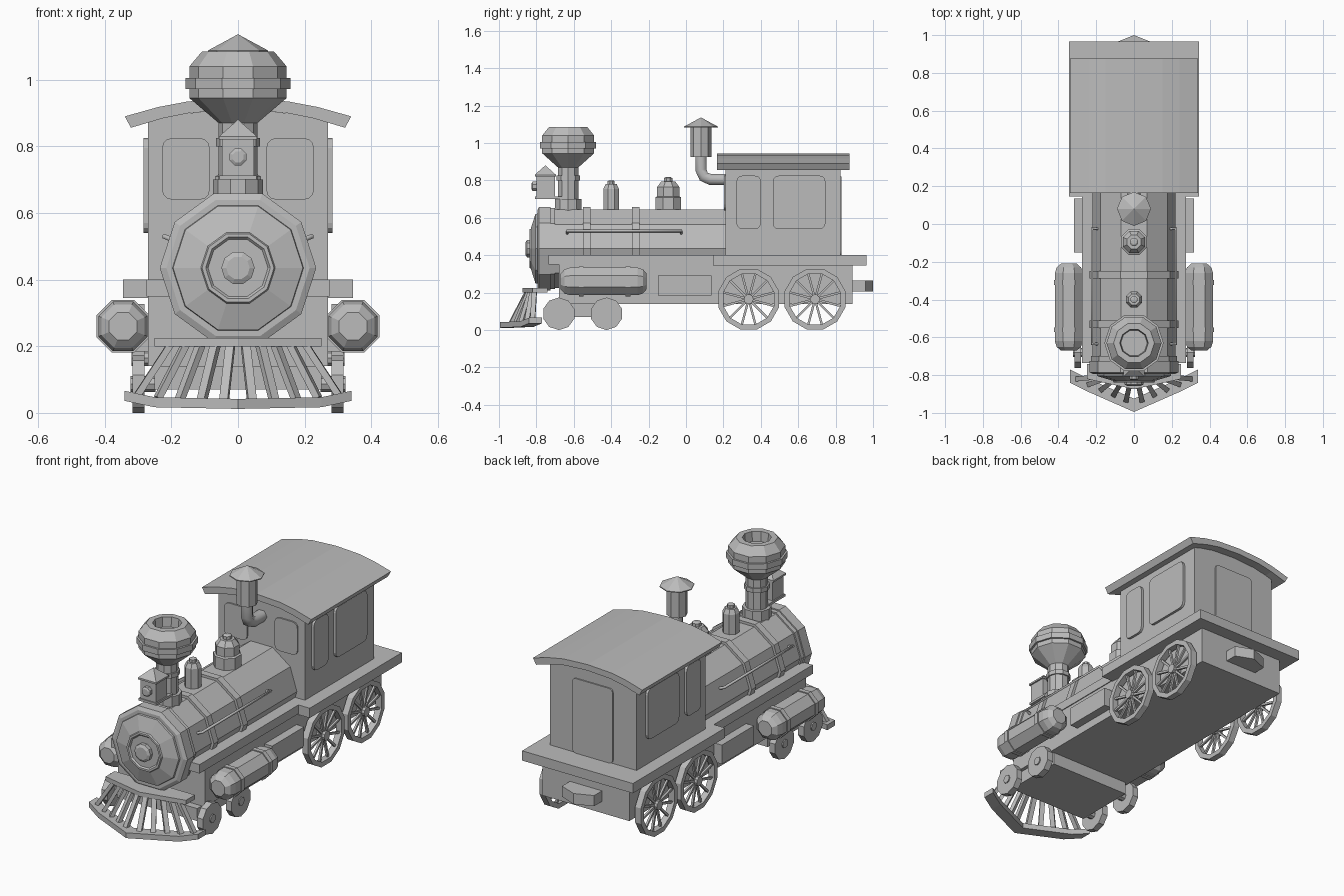
import bpy, bmesh, math
from mathutils import Vector, Matrix

if "Cube" in bpy.data.objects:
    bpy.data.objects.remove(bpy.data.objects["Cube"], do_unlink=True)

grey = bpy.data.materials.new("plain_grey")
grey.use_nodes = True
colour = (0.5, 0.5, 0.5, 1)
grey.diffuse_color = colour
grey.node_tree.nodes["Principled BSDF"].inputs["Base Color"].default_value = colour


def finish(name, bm):
    bmesh.ops.recalc_face_normals(bm, faces=bm.faces)
    me = bpy.data.meshes.new(name)
    bm.to_mesh(me)
    bm.free()
    me.materials.append(grey)
    ob = bpy.data.objects.new(name, me)
    bpy.context.collection.objects.link(ob)
    return ob


def box(name, x, y, z):
    """Box from three (low, high) ranges."""
    bm = bmesh.new()
    bmesh.ops.create_cube(bm, size=1)
    for v in bm.verts:
        v.co = [r[0] if c < 0 else r[1] for c, r in zip(v.co, (x, y, z))]
    return finish(name, bm)


def prism(name, pts, axis, low, high):
    """Extrude a 2D outline along an axis; the other two axes keep their order."""
    bm = bmesh.new()

    def put(p, h):
        c = list(p)
        c.insert(axis, h)
        return bm.verts.new(c)
    a, b = [[put(p, h) for p in pts] for h in (low, high)]
    bm.faces.new(a)
    bm.faces.new(b)
    for i in range(len(a)):
        j = (i + 1) % len(a)
        bm.faces.new((a[i], a[j], b[j], b[i]))
    return finish(name, bm)


def lathe(name, profile, centre, axis="Z", sides=10, closed=False, turn=0):
    """Revolve (radius, height) points; open profiles get end caps."""
    bm = bmesh.new()
    rings = []
    for r, h in profile:
        ring = []
        for i in range(sides):
            a = math.tau * i / sides + turn
            u, v = r * math.cos(a), r * math.sin(a)
            p = {"X": (h, u, v), "Y": (u, h, v), "Z": (u, v, h)}[axis]
            ring.append(bm.verts.new(Vector(p) + Vector(centre)))
        rings.append(ring)
    if not closed:
        bm.faces.new(rings[0])
        bm.faces.new(rings[-1])
    pairs = list(zip(rings, rings[1:])) + ([(rings[-1], rings[0])] if closed else [])
    for a, b in pairs:
        for i in range(sides):
            j = (i + 1) % sides
            bm.faces.new((a[i], a[j], b[j], b[i]))
    bmesh.ops.remove_doubles(bm, verts=bm.verts, dist=0.0001)
    return finish(name, bm)


def bar(name, a, b, width, depth):
    """Straight rectangular bar between two points."""
    a, b = Vector(a), Vector(b)
    d = b - a
    bm = bmesh.new()
    rot = d.to_track_quat("Z", "Y").to_matrix().to_4x4()
    m = Matrix.Translation((a + b) / 2) @ rot @ Matrix.Diagonal((width, depth, d.length, 1))
    bmesh.ops.create_cube(bm, size=1, matrix=m)
    return finish(name, bm)


def tube(name, pts, radius, res=2):
    """Round pipe along a path."""
    cu = bpy.data.curves.new(name, "CURVE")
    cu.dimensions = "3D"
    cu.bevel_depth, cu.bevel_resolution, cu.use_fill_caps = radius, res, True
    sp = cu.splines.new("POLY")
    sp.points.add(len(pts) - 1)
    for p, q in zip(sp.points, pts):
        p.co = (*q, 1)
    cu.materials.append(grey)
    ob = bpy.data.objects.new(name, cu)
    bpy.context.collection.objects.link(ob)
    return ob


def rounded(a, b, r=0.03):
    """Rectangle outline with rounded corners."""
    out = []
    for k, (sx, sy) in enumerate(((1, 1), (0, 1), (0, 0), (1, 0))):
        cx = b[0] - r if sx else a[0] + r
        cy = b[1] - r if sy else a[1] + r
        for t in range(4):
            an = math.pi / 2 * (k + t / 3)
            out.append((cx + r * math.cos(an), cy + r * math.sin(an)))
    return out


def mirrored(half):
    return half + [(-x, y) for x, y in reversed(half) if x > 0]


# Chassis and running boards
box("chassis", (-0.27, 0.27), (-0.68, 0.89), (0.14, 0.35))
box("front_running_board", (-0.275, 0.275), (-0.735, 0.145), (0.35, 0.40))
box("rear_platform", (-0.345, 0.345), (0.145, 0.965), (0.345, 0.40))
box("front_truck", (-0.25, 0.25), (-0.72, -0.37), (0.07, 0.14))
prism("rear_coupler", [(-0.1, 0.89), (0.1, 0.89), (0.1, 0.96), (0, 1.0), (-0.1, 0.96)],
      2, 0.205, 0.265)

# Boiler with smokebox front and bands
BC = (0, 0, 0.435)
lathe("boiler", [(0.22, 0.21), (0.22, -0.72)], BC, "Y")
lathe("smokebox_front", [(0.228, -0.70), (0.228, -0.725), (0.235, -0.725), (0.235, -0.785),
                         (0.215, -0.795), (0.197, -0.795), (0.195, -0.805), (0.112, -0.83),
                         (0.108, -0.838), (0.097, -0.838), (0.09, -0.83), (0.05, -0.83),
                         (0.05, -0.85), (0.035, -0.858)], BC, "Y")
for i, y in enumerate((-0.53, -0.268)):
    lathe(f"boiler_band_{i}", [(0.235, y - 0.02), (0.235, y + 0.02)], BC, "Y")

# Chimney with hollow flared top
lathe("chimney", [(0.075, 0.60), (0.075, 0.70), (0.058, 0.70), (0.058, 0.80), (0.066, 0.80),
                  (0.066, 0.825), (0.058, 0.825), (0.058, 0.87), (0.146, 0.945), (0.146, 0.972),
                  (0.157, 0.972), (0.157, 1.005), (0.146, 1.005), (0.146, 1.04), (0.108, 1.085),
                  (0.075, 1.085), (0.07, 1.03)], (0, -0.63, 0))

# Headlamp
box("headlamp_box", (-0.048, 0.048), (-0.80, -0.70), (0.71, 0.825))
box("headlamp_base", (-0.055, 0.055), (-0.806, -0.66), (0.70, 0.713))
lathe("headlamp_roof", [(0.08, 0.82), (0.08, 0.83), (0.001, 0.88)], (0, -0.752, 0),
      sides=4, turn=math.pi / 4)
lathe("headlamp_lens", [(0.027, -0.79), (0.027, -0.82), (0.018, -0.825)], (0, 0, 0.768),
      "Y", 8, turn=math.pi / 8)

# Domes on the boiler
lathe("small_dome", [(0.045, 0.60), (0.045, 0.755), (0.032, 0.78), (0.02, 0.78),
                     (0.02, 0.797), (0.012, 0.80)], (0, -0.40, 0), sides=8, turn=math.pi / 8)
lathe("large_dome", [(0.074, 0.60), (0.074, 0.71), (0.064, 0.715), (0.064, 0.765), (0.04, 0.795),
                     (0.024, 0.795), (0.024, 0.812), (0.014, 0.818)], (0, -0.095, 0),
      sides=8, turn=math.pi / 8)

# Cab stove pipe
tube("stove_pipe", [(0, 0.22, 0.805), (0, 0.13, 0.805), (0, 0.095, 0.82), (0, 0.08, 0.855),
                    (0, 0.08, 0.94)], 0.034, 1)
lathe("stove_pipe_head", [(0.055, 0.925), (0.055, 1.09)], (0, 0.08, 0), sides=8)
lathe("stove_pipe_cap", [(0.09, 1.083), (0.09, 1.088), (0.001, 1.136)], (0, 0.08, 0), sides=8)

# Cab, roof, windows and door
prism("cab", mirrored([(0, 0.91), (0.15, 0.9), (0.27, 0.875), (0.27, 0.39)]), 1, 0.21, 0.825)
top = [(-0.34, 0.89), (-0.24, 0.918), (-0.15, 0.935), (0, 0.943),
       (0.15, 0.935), (0.24, 0.918), (0.34, 0.89)]
under = [(0.945 * x, z - 0.034) for x, z in reversed(top)]
prism("roof", top + under, 1, 0.165, 0.875)
for side, s in (("left", 1), ("right", -1)):
    for nm, a, b in (("small", 0.27, 0.40), ("large", 0.465, 0.745)):
        lo, hi = sorted((s * 0.26, s * 0.284))
        prism(f"{side}_{nm}_window", rounded((a, 0.54), (b, 0.825)), 0, lo, hi)
    xs = sorted((s * 0.085, s * 0.228))
    prism(f"{side}_front_window", rounded((xs[0], 0.64), (xs[1], 0.825)), 1, 0.202, 0.22)
prism("rear_door", rounded((-0.125, 0.40), (0.125, 0.82), 0.02), 1, 0.82, 0.832)

# Parts repeated on both sides
TANK = [(0.045, -0.67), (0.07, -0.65), (0.08, -0.62), (0.08, -0.26), (0.07, -0.23), (0.045, -0.21)]
for side, s in (("left", 1), ("right", -1)):
    # Air tank with straps
    tc = (s * 0.345, 0, 0.26)
    lathe(f"{side}_tank", TANK, tc, "Y", 8, turn=math.pi / 8)
    for y in (-0.56, -0.31):
        lathe(f"{side}_tank_strap", [(0.086, y - 0.013), (0.086, y + 0.013)], tc, "Y", 8,
              turn=math.pi / 8)
    # Tool box
    box(f"{side}_tool_box", sorted((s * 0.26, s * 0.318)), (-0.15, 0.135), (0.185, 0.292))
    # Handrail
    tube(f"{side}_handrail", [(s * 0.185, -0.635, 0.515), (s * 0.222, -0.635, 0.53),
                              (s * 0.222, -0.025, 0.53), (s * 0.185, -0.025, 0.515)], 0.008, 1)
    # Truck wheels
    for y in (-0.68, -0.425):
        c = (s * 0.298, y, 0.087)
        lathe(f"{side}_truck_wheel", [(0.087, -0.018), (0.087, 0.018)], c, "X", 10, turn=math.pi / 10)
        lathe(f"{side}_truck_hub", [(0.024, -0.05), (0.024, 0.024)] if s > 0 else
              [(0.024, 0.05), (0.024, -0.024)], c, "X", 8)
    # Spoked driving wheels
    for y in (0.335, 0.69):
        c = Vector((s * 0.298, y, 0.165))
        lathe(f"{side}_wheel_rim", [(0.168, -0.018), (0.168, 0.018), (0.14, 0.018), (0.14, -0.018)],
              c, "X", 12, closed=True, turn=math.pi / 12)
        lathe(f"{side}_wheel_hub", [(0.026, -0.03), (0.026, 0.022)] if s > 0 else
              [(0.026, 0.03), (0.026, -0.022)], c, "X", 10)
        for k in range(12):
            a = math.tau * (k + 0.5) / 12
            bar(f"{side}_wheel_spoke", c, c + Vector((0, math.cos(a), math.sin(a))) * 0.145,
                0.012, 0.012)

# Cowcatcher: top plate, pointed bottom bar and slats
prism("cowcatcher_top", mirrored([(0, -0.875), (0.25, -0.82), (0.25, -0.74)]), 2, 0.20, 0.225)
bm = bmesh.new()
sections = []
for x, yo, yi, z in ((-0.34, -0.84, -0.77, 0.036), (-0.25, -0.885, -0.815, 0.017),
                     (0, -0.995, -0.925, 0.012), (0.25, -0.885, -0.815, 0.017),
                     (0.34, -0.84, -0.77, 0.036)):
    sections.append([bm.verts.new(p) for p in ((x, yo, z), (x, yi, z), (x, yi, z + 0.03),
                                               (x, yo, z + 0.03))])
for a, b in zip(sections, sections[1:]):
    for i in range(4):
        j = (i + 1) % 4
        bm.faces.new((a[i], a[j], b[j], b[i]))
bm.faces.new(sections[0])
bm.faces.new(sections[-1])
finish("cowcatcher_bar", bm)
for s in (1, -1):
    for k in range(5):
        xt, xb = 0.022 + 0.044 * k, 0.042 + 0.066 * k
        bar("cowcatcher_slat", (s * xt, -0.85 + 0.2 * xt, 0.212),
            (s * xb, -0.955 + 0.44 * xb, 0.035 + 0.04 * xb), 0.026, 0.02)
